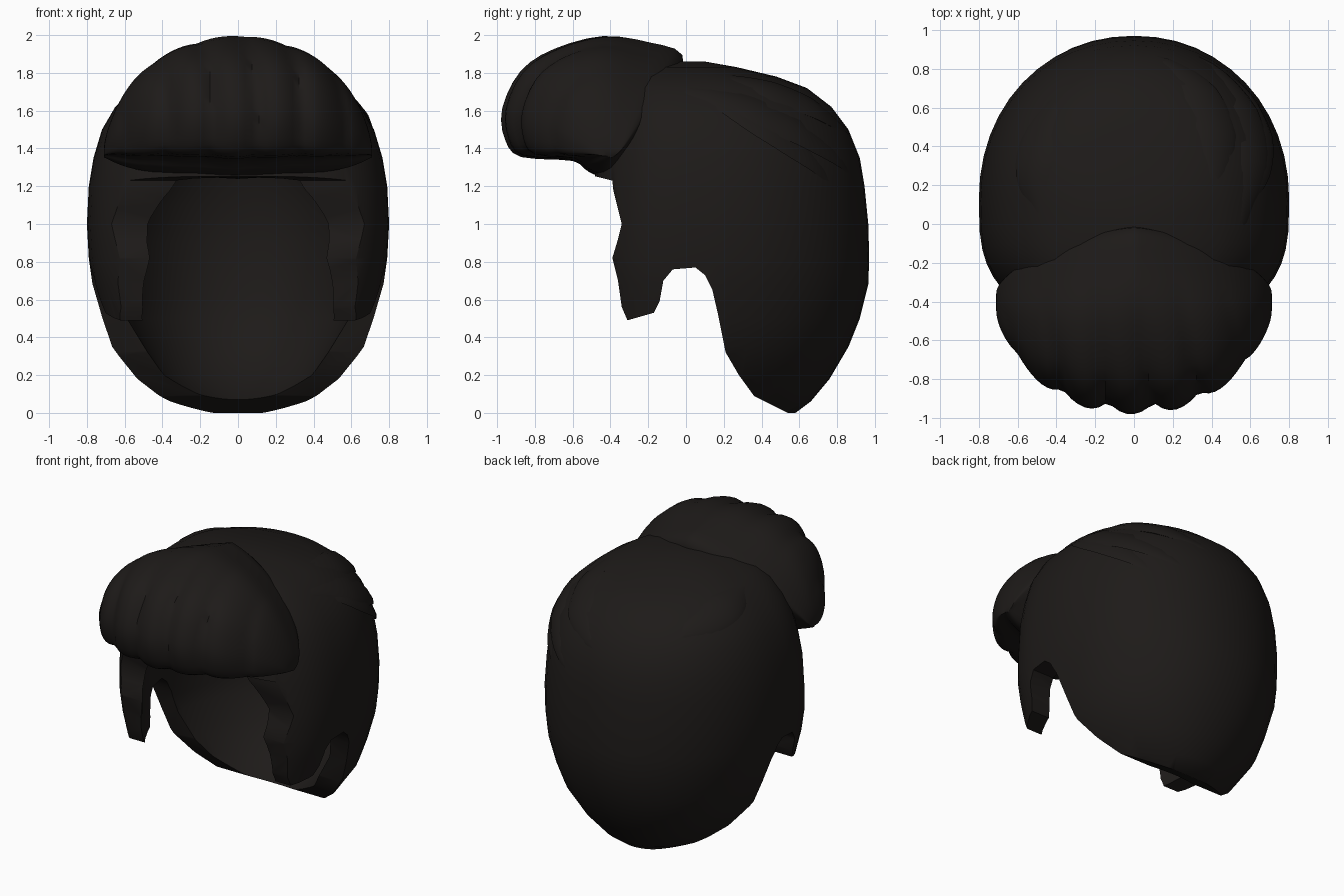
import bpy, bmesh, math
from mathutils import Vector

if "Cube" in bpy.data.objects:
    bpy.data.objects.remove(bpy.data.objects["Cube"])

mat = bpy.data.materials.new("dark_hair")
mat.diffuse_color = (0.0125, 0.0105, 0.0095, 1)
mat.use_nodes = True
mat.node_tree.nodes["Principled BSDF"].inputs["Base Color"].default_value = mat.diffuse_color


def make(name, rings):
    """Skin a list of closed rings and cap both ends."""
    bm = bmesh.new()
    vs = [[bm.verts.new(p) for p in r] for r in rings]
    n = len(vs[0])
    for a, b in zip(vs, vs[1:]):
        for i in range(n):
            j = (i + 1) % n
            bm.faces.new((a[i], a[j], b[j], b[i]))
    bm.faces.new(vs[0])
    bm.faces.new(vs[-1])
    bmesh.ops.recalc_face_normals(bm, faces=bm.faces)
    me = bpy.data.meshes.new(name)
    bm.to_mesh(me)
    bm.free()
    ob = bpy.data.objects.new(name, me)
    bpy.context.collection.objects.link(ob)
    me.materials.append(mat)
    return ob


def smooth(ob, angle=40):
    bpy.ops.object.select_all(action='DESELECT')
    ob.select_set(True)
    bpy.context.view_layer.objects.active = ob
    bpy.ops.object.convert(target='MESH')
    bpy.ops.object.shade_smooth_by_angle(angle=math.radians(angle))


def lookup(table, z):
    for lo, hi in zip(table, table[1:]):
        if z <= hi[0]:
            t = (z - lo[0]) / (hi[0] - lo[0])
            return [l + (h - l) * t for l, h in zip(lo, hi)]
    return list(table[-1])


def skull_point(row, ang, nf):
    z, a, front, mid, back = row
    c, s = math.cos(ang), math.sin(ang)
    n = nf if s < 0 else 2.1
    b = mid - front if s < 0 else back - mid
    x = a * math.copysign(abs(c) ** (2 / n), c)
    y = mid + b * math.copysign(abs(s) ** (2 / n), s)
    return Vector((x, y, z))


def skull(name, table, nf):
    return make(name, [[skull_point(r, 2 * math.pi * i / 48, nf) for i in range(48)]
                       for r in table])


# Skull-hugging hair: height, half width, front y, middle y, back y
OUTER = [(0, .30, -.2, .12, .58), (.06, .42, -.25, .12, .66), (.18, .55, -.32, .12, .76),
         (.35, .67, -.42, .12, .86), (.5, .72, -.50, .12, .92), (.68, .77, -.51, .12, .965),
         (.82, .79, -.52, .12, .97), (1, .80, -.50, .12, .965), (1.2, .79, -.49, .12, .945),
         (1.35, .765, -.47, .12, .92), (1.5, .72, -.45, .12, .86), (1.62, .65, -.42, .12, .77),
         (1.72, .55, -.4, .11, .64), (1.78, .45, -.35, .09, .48), (1.83, .3, -.22, .05, .27),
         (1.86, .1, -.07, .02, .1)]
INNER = [(-.1, .1, -.2, .1, .25), (.06, .18, -.3, .12, .38), (.1, .28, -.35, .12, .46),
         (.2, .41, -.45, .12, .62), (.35, .50, -.6, .12, .75), (.5, .59, -.66, .12, .82),
         (.6, .61, -.65, .12, .85), (.9, .64, -.57, .12, .89), (1.1, .63, -.5, .12, .87),
         (1.24, .58, -.47, .12, .84), (1.3, .55, -.33, .12, .82),
         (1.5, .5, -.3, .12, .72), (1.68, .35, -.2, .12, .5)]
cap = skull("hair_cap", OUTER, 3)
hollow = skull("hollow_cutter", INNER, 2.2)

# Hairline seen from the side: forehead, sideburn, ear arch and nape
HAIRLINE = [(-1.2, 1.3), (-.55, 1.27), (-.39, 1.23), (-.385, 1.18), (-.36, 1.08), (-.34, 1.0),
            (-.36, .92), (-.39, .82), (-.36, .7), (-.34, .56), (-.31, .49), (-.17, .53), (-.14, .59),
            (-.12, .7), (-.07, .76), (.05, .77), (.1, .73), (.14, .65), (.17, .52),
            (.21, .32), (.28, .2), (.36, .09), (.55, -.005), (.6, -.05), (.6, -.3), (-1.2, -.3)]
trim = make("hairline_cutter", [[(x, y, z) for y, z in HAIRLINE] for x in (-1.2, 1.2)])
for cutter in (hollow, trim):
    m = cap.modifiers.new("cut", 'BOOLEAN')
    m.operation, m.solver, m.object = 'DIFFERENCE', 'EXACT', cutter
    cutter.hide_render = True
smooth(cap)
for cutter in (hollow, trim):
    bpy.data.objects.remove(cutter)


# Swept-up front roll: one side profile, scaled across the width and lobed
PROFILE = [(.02, .86), (.2, .95), (.45, 1), (.72, .9), (.9, .74), (1, .48), (.985, .26),
           (.9, .14), (.62, .11), (.53, .03), (.38, 0), (.18, .3), (.06, .6)]


def closed_spline(pts, sub=3):
    out, n = [], len(pts)
    for i in range(n):
        p = [Vector(pts[(i + k) % n]) for k in (-1, 0, 1, 2)]
        for s in range(sub):
            t = s / sub
            out.append(p[1] + (p[2] - p[0]) * t / 2
                       + (p[0] * 2 - p[1] * 5 + p[2] * 4 - p[3]) * t * t / 2
                       + (p[1] * 3 - p[0] - p[2] * 3 + p[3]) * t ** 3 / 2)
    return out


rings, W = [], .71
curve = closed_spline(PROFILE)
for k in range(61):
    x = W * math.sin(math.pi / 2 * (k / 30 - 1))
    t = abs(x) / W
    back, front = -.25 * t ** 1.5, -.965 + .36 * t ** 2.3
    bot = 1.25 + .05 * t
    top = 1.48 + .52 * (1 - t ** 2.5) ** .6
    pinch = .25 + .75 * (1 - t ** 8) ** .5      # round off the two ends
    ring = []
    for p in curve:
        u, v = p
        v -= .3 * t * (1 - u) ** 2 * v          # sink the rear edge into the cap
        lobe = abs(math.sin(math.pi * (x - .1 + .15 * (1 - u)) / .235))
        w = max(0, min(1, u * 1.1)) ** 2
        g = (1 + .11 * (lobe ** .7 - .85) * w * min(1, v * 2 + .3)) * pinch
        u, v = .4 + (u - .4) * g, .4 + (v - .4) * g
        ring.append((x, back + (front - back) * u, bot + (top - bot) * v))
    rings.append(ring)
smooth(make("front_roll", rings), 50)


# Low-lying combed strands on the crown
def strand(name, a0, a1, z0, z1, r):
    sections, pts, n = [], [], 16
    for i in range(n + 1):
        t = i / n
        z = z0 + (z1 - z0) * t ** 1.5
        pts.append(skull_point(lookup(OUTER, z), math.radians(a0 + (a1 - a0) * t), 3))
    for i, p in enumerate(pts):
        d = (pts[min(i + 1, n)] - pts[max(i - 1, 0)]).normalized()
        out = (p - Vector((0, .1, .9))).normalized()
        side = d.cross(out).normalized()
        w = r * (.15 + math.sin(math.pi * i / n))
        sections.append([p - out * .012 + side * w * 2.2 * math.cos(q) + out * w * .5 * math.sin(q)
                         for q in (2 * math.pi * j / 8 for j in range(8))])
    smooth(make(name, sections), 60)


for i, (a0, a1, z0, z1) in enumerate([(-15, 72, 1.74, 1.25), (-5, 55, 1.70, 1.2),
                                      (10, 88, 1.79, 1.45), (190, 120, 1.76, 1.6)]):
    strand("crown_strand_%d" % (i + 1), a0, a1, z0, z1, .045)
